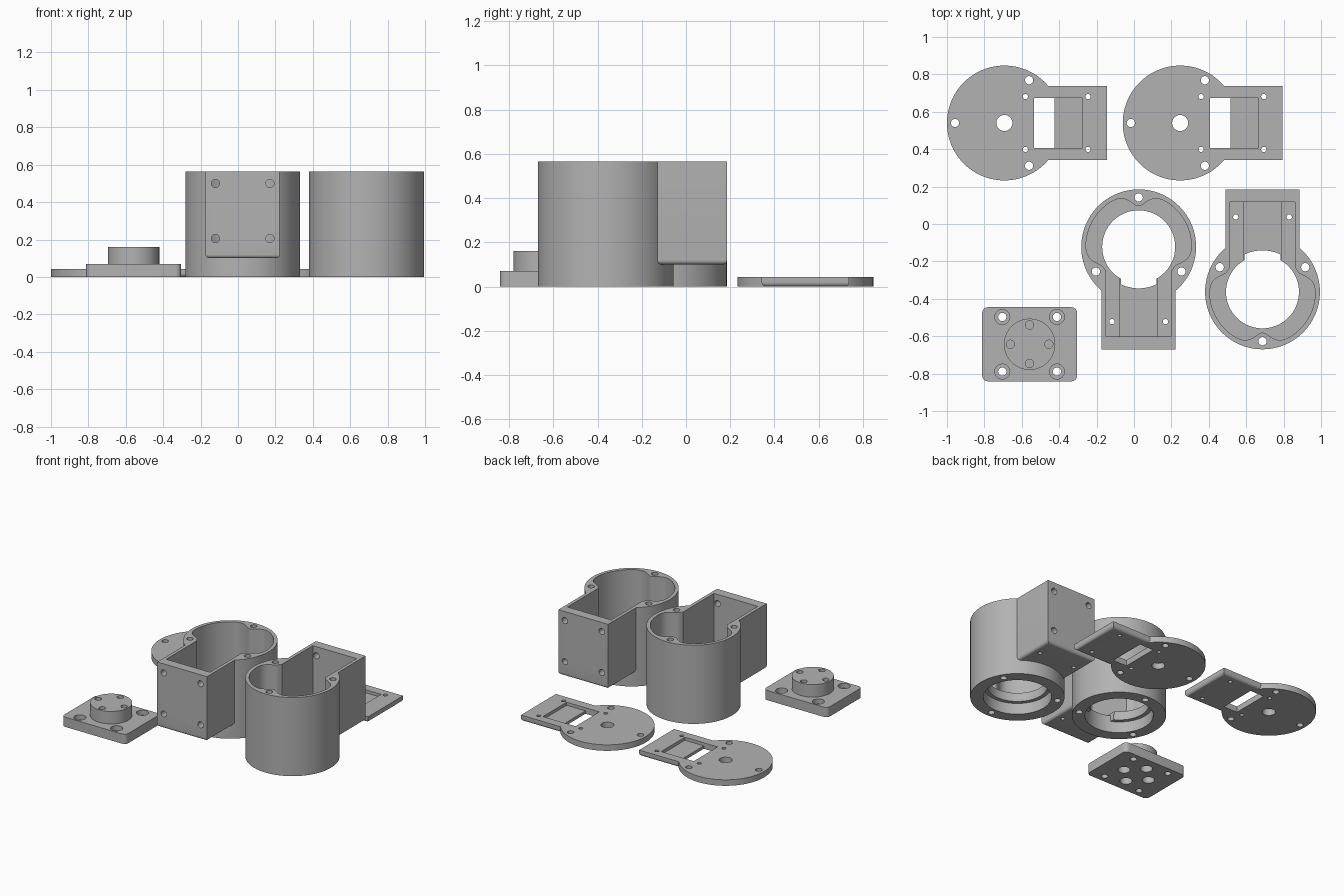
import bpy, bmesh
from math import sin, cos, pi, exp, radians

if "Cube" in bpy.data.objects:
    bpy.data.objects.remove(bpy.data.objects["Cube"])

grey = bpy.data.materials.new("plain grey")
grey.use_nodes = True
grey.diffuse_color = (0.45, 0.45, 0.45, 1)
grey.node_tree.nodes["Principled BSDF"].inputs["Base Color"].default_value = grey.diffuse_color

R = 0.307        # outer radius of housings and lids
HEIGHT = 0.565   # housing height
SCREW = 0.022    # screw hole radius
SCREW_RING = 0.264
TAB = 0.198      # half width of the side box and the lid tab


def prism(name, points, z0, z1, round_if=None, radius=0.02):
    """Extrude an outline; optionally round the edges picked by a test."""
    bm = bmesh.new()
    base = bm.faces.new([bm.verts.new((x, y, z0)) for x, y in points])
    top = bmesh.ops.extrude_face_region(bm, geom=[base])["geom"]
    bmesh.ops.translate(bm, vec=(0, 0, z1 - z0),
                        verts=[g for g in top if isinstance(g, bmesh.types.BMVert)])
    if round_if:
        edges = [e for e in bm.edges if round_if(*e.verts)]
        bmesh.ops.bevel(bm, geom=edges, offset=radius, segments=6,
                        profile=0.5, affect='EDGES')
    bmesh.ops.recalc_face_normals(bm, faces=bm.faces)
    mesh = bpy.data.meshes.new(name)
    bm.to_mesh(mesh)
    bm.free()
    mesh.materials.append(grey)
    obj = bpy.data.objects.new(name, mesh)
    bpy.context.collection.objects.link(obj)
    return obj


def circle(x, y, r, n=96):
    return [(x + r * cos(2 * pi * i / n), y + r * sin(2 * pi * i / n)) for i in range(n)]


def rect(x0, x1, y0, y1):
    return [(x0, y0), (x1, y0), (x1, y1), (x0, y1)]


def disc(x, y, r, z0, z1, n=96):
    return prism("round_piece", circle(x, y, r, n), z0, z1)


def hole(x, y, r, z0=-0.1, z1=0.7):
    return disc(x, y, r, z0, z1, 32)


def slot(x0, x1, y0, y1, z0, z1):
    return prism("slot_piece", rect(x0, x1, y0, y1), z0, z1)


def combine(obj, piece, mode='DIFFERENCE'):
    mod = obj.modifiers.new("combine", 'BOOLEAN')
    mod.operation, mod.solver, mod.object = mode, 'EXACT', piece
    bpy.context.view_layer.objects.active = obj
    bpy.ops.object.modifier_apply(modifier=mod.name)
    bpy.data.objects.remove(piece)


def cut(obj, *pieces):
    for piece in pieces:
        combine(obj, piece)


def place(obj, x, y, turn=0):
    obj.location = (x, y, 0)
    obj.rotation_euler.z = turn
    bpy.ops.object.select_all(action='DESELECT')
    obj.select_set(True)
    bpy.context.view_layer.objects.active = obj
    bpy.ops.object.shade_smooth_by_angle(angle=radians(30))


def copy(obj, name, x, y, turn=0):
    twin = obj.copy()
    twin.data = obj.data.copy()
    twin.name = name
    bpy.context.collection.objects.link(twin)
    place(twin, x, y, turn)


def ring(start):
    """Three screw positions on the rim."""
    for k in range(3):
        a = radians(start + 120 * k)
        yield SCREW_RING * cos(a), SCREW_RING * sin(a)


# Housing: cylinder with a raised box on one side
housing = disc(0, 0, R, 0, HEIGHT)
housing.name = "left_housing"
box_low = 0.1
side_box = prism("side_box", rect(-TAB, TAB, -0.548, -0.05), box_low, HEIGHT,
                 lambda a, b: max(a.co.z, b.co.z) < 0.2 and min(a.co.y, b.co.y) < -0.5)
combine(housing, side_box, 'UNION')


# Cavity outline: a circle dented smoothly by the screw bosses
def cavity_radius(deg):
    if 210 < deg < 330:
        return 0.217
    gap = min(abs(deg - c) for c in (90, 210, 330, -30))
    return 0.282 - 0.065 * exp(-(radians(gap) / 0.24) ** 2)


outline = [(cavity_radius(d) * cos(radians(d)), cavity_radius(d) * sin(radians(d)))
           for d in range(0, 360, 3)]
floor = 0.143
channel = floor - 0.02
cut(housing,
    prism("cavity", outline, floor, 0.7),
    slot(-0.174, 0.174, -0.48, -0.1, floor, 0.7),
    slot(-0.1, 0.1, -0.48, -0.1, channel, 0.7),
    disc(0, 0, 0.195, -0.1, 0.7),
    disc(0, 0, 0.222, -0.1, 0.08))

# Gap in the inner lip where the channel meets the bore
arc = [(0.222 * sin(t * 0.0445), -0.222 * cos(t * 0.0445)) for t in range(-10, 11)]
notch = [(-0.096, -0.1)] + arc + [(0.096, -0.1)]
cut(housing, prism("notch", notch, 0.05, 0.2))

# Rim screws, floor screws and end wall screws
cut(housing, *[hole(x, y, SCREW) for x, y in ring(90)])
for side in (-1, 1):
    cut(housing, hole(side * 0.143, -0.4, 0.014))
    for z in (0.205, 0.5):
        drill = hole(0, 0, SCREW, -0.1, 0.1)
        drill.rotation_euler.x = pi / 2
        drill.location = (side * 0.146, -0.52, z)
        bpy.context.view_layer.update()
        cut(housing, drill)
place(housing, 0.025, -0.122)
copy(housing, "right_housing", 0.687, -0.363, pi)

# Lid: thin disc with a tab, a window and a shallow pocket
thick = 0.043
lid = disc(0, 0, R, 0, thick)
lid.name = "first_lid"
tab = prism("tab", rect(0.1, 0.548, -TAB, TAB), 0, thick,
            lambda a, b: max(a.co.z, b.co.z) < 0.01 and max(a.co.x, b.co.x) > 0.5)
combine(lid, tab, 'UNION')
cut(lid,
    slot(0.158, 0.268, -0.135, 0.135, -0.1, 0.1),
    slot(0.26, 0.418, -0.135, 0.135, thick - 0.022, 0.1),
    hole(0, 0, 0.043))
cut(lid, *[hole(x, y, SCREW) for x, y in ring(60)])
cut(lid, *[hole(x, y, 0.014) for x in (0.112, 0.447) for y in (-0.141, 0.141)])
place(lid, -0.693, 0.54)
copy(lid, "second_lid", 0.247, 0.54)

# Flange: rounded plate with a round boss
flange = prism("mounting_flange", rect(-0.254, 0.254, -0.198, 0.198), 0, 0.07,
               lambda a, b: abs(a.co.z - b.co.z) > 0.01, 0.03)
combine(flange, disc(0, 0, 0.137, 0.04, 0.16), 'UNION')
for x in (-0.146, 0.146):
    for y in (-0.146, 0.146):
        cut(flange, hole(x, y, SCREW), hole(x, y, 0.04, 0.035, 0.1))
for k in range(4):
    x, y = 0.103 * cos(k * pi / 2), 0.103 * sin(k * pi / 2)
    cut(flange, hole(x, y, SCREW, 0.065, 0.3), hole(x, y, 0.04, -0.1, 0.05))
place(flange, -0.558, -0.643)
